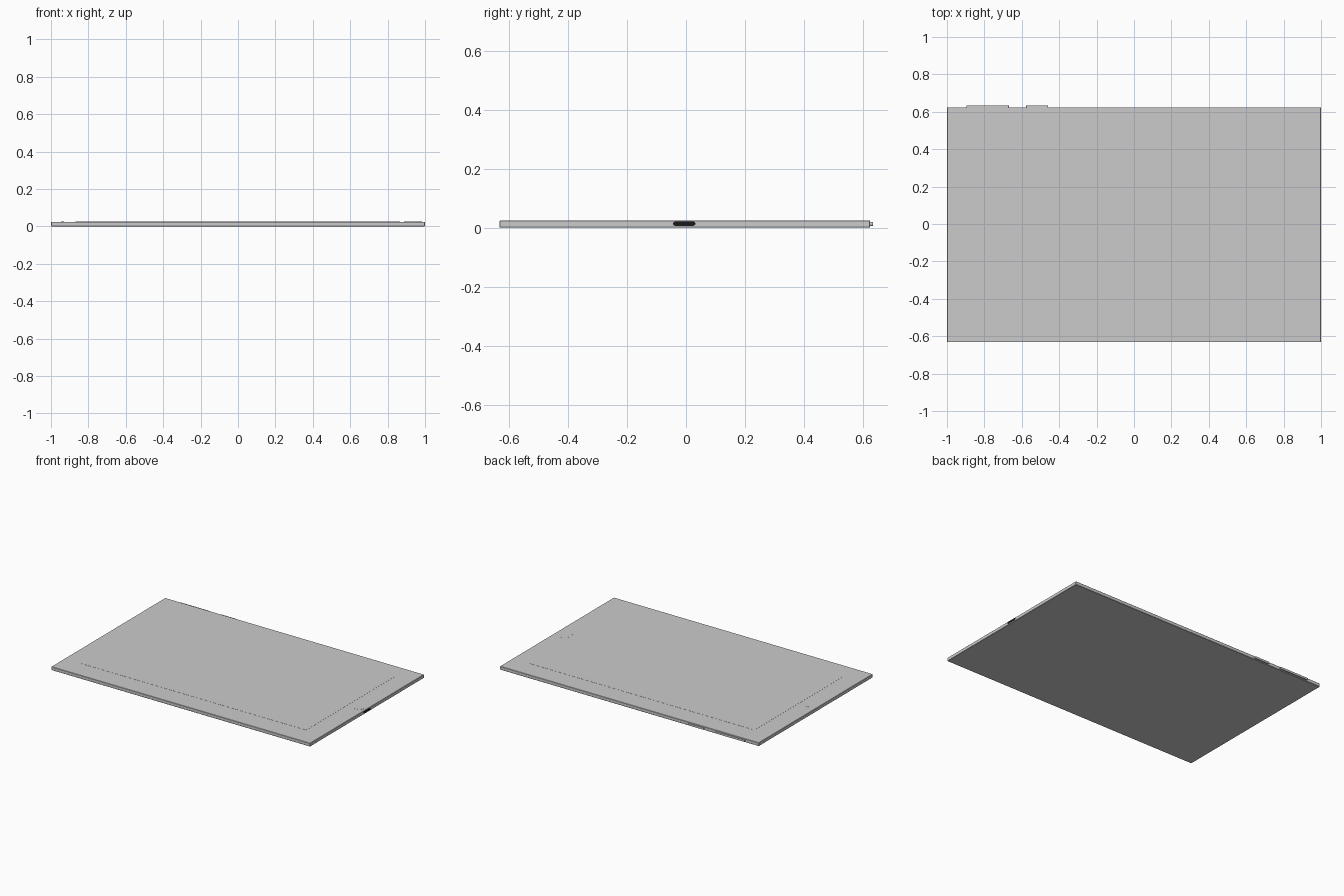
import bpy, bmesh, math
from mathutils import Matrix

if "Cube" in bpy.data.objects:
    bpy.data.objects.remove(bpy.data.objects["Cube"])

CY = -0.004            # body centre in y (side buttons stick out at the back)
HX, HY = 0.999, 0.628  # body half sizes
TOP = 0.024


def material(name, v):
    m = bpy.data.materials.new(name)
    m.diffuse_color = (v, v, v, 1)
    m.use_nodes = True
    m.node_tree.nodes["Principled BSDF"].inputs["Base Color"].default_value = m.diffuse_color
    return m


def add(name, bm, mat=None):
    bmesh.ops.recalc_face_normals(bm, faces=bm.faces)
    me = bpy.data.meshes.new(name)
    bm.to_mesh(me)
    bm.free()
    ob = bpy.data.objects.new(name, me)
    bpy.context.collection.objects.link(ob)
    if mat:
        me.materials.append(mat)
    return ob


def box(name, x0, x1, y0, y1, z0, z1, mat=None):
    bm = bmesh.new()
    centre = ((x0 + x1) / 2, (y0 + y1) / 2, (z0 + z1) / 2)
    bmesh.ops.create_cube(bm, size=1, matrix=Matrix.Translation(centre)
                          @ Matrix.Diagonal((x1 - x0, y1 - y0, z1 - z0, 1)))
    return add(name, bm, mat)


def disc(name, x, y, r, z0, z1, mat):
    bm = bmesh.new()
    bmesh.ops.create_cone(bm, cap_ends=True, segments=32, radius1=r, radius2=r,
                          depth=z1 - z0,
                          matrix=Matrix.Translation((x, y, (z0 + z1) / 2)))
    return add(name, bm, mat)


def pill(name, half, r, depth, matrix, mat=None):
    """Stadium outline in local XY, extruded along local Z."""
    bm = bmesh.new()
    pts = []
    for side in (1, -1):
        for i in range(9):
            a = math.pi * (i / 8 - 0.5)
            pts.append((side * (half - r + r * math.cos(a)), side * r * math.sin(a), 0))
    face = bm.faces.new([bm.verts.new(p) for p in pts])
    ext = bmesh.ops.extrude_face_region(bm, geom=[face])
    bmesh.ops.translate(bm, vec=(0, 0, depth),
                        verts=[g for g in ext['geom'] if isinstance(g, bmesh.types.BMVert)])
    bmesh.ops.transform(bm, matrix=matrix, verts=bm.verts)
    return add(name, bm, mat)


dark = material("screen_grey", 0.55)
black = material("port_black", 0.01)

# Thin slab with a fine chamfer along its edges
body = box("tablet_body", -HX, HX, CY - HY, CY + HY, 0, TOP)
bev = body.modifiers.new("edge_chamfer", 'BEVEL')
bev.width, bev.segments = 0.002, 1

# Front face details, set just proud of the glass
box("screen", -0.868, 0.866, CY - 0.482, CY + 0.488, TOP - 0.004, TOP + 0.0007, dark)
disc("home_button", 0.936, 0.0, 0.048, TOP - 0.004, TOP + 0.0007, dark)
disc("camera_lens", -0.938, 0.0, 0.009, TOP - 0.004, TOP + 0.0007, dark)

# Side buttons on the back edge
for name, x0, x1 in (("volume_button", -0.895, -0.668), ("power_button", -0.578, -0.459)):
    m = Matrix.Translation(((x0 + x1) / 2, 0.633, 0.0125)) @ Matrix.Rotation(math.pi / 2, 4, 'X')
    pill(name, (x1 - x0) / 2, 0.007, 0.02, m)

# Charging port on the right end
port = Matrix.Translation((0.98, -0.006, 0.0135)) @ Matrix(
    ((0, 0, 1, 0), (1, 0, 0, 0), (0, 1, 0, 0), (0, 0, 0, 1)))
pill("charging_port", 0.038, 0.007, 0.02, port, black)
